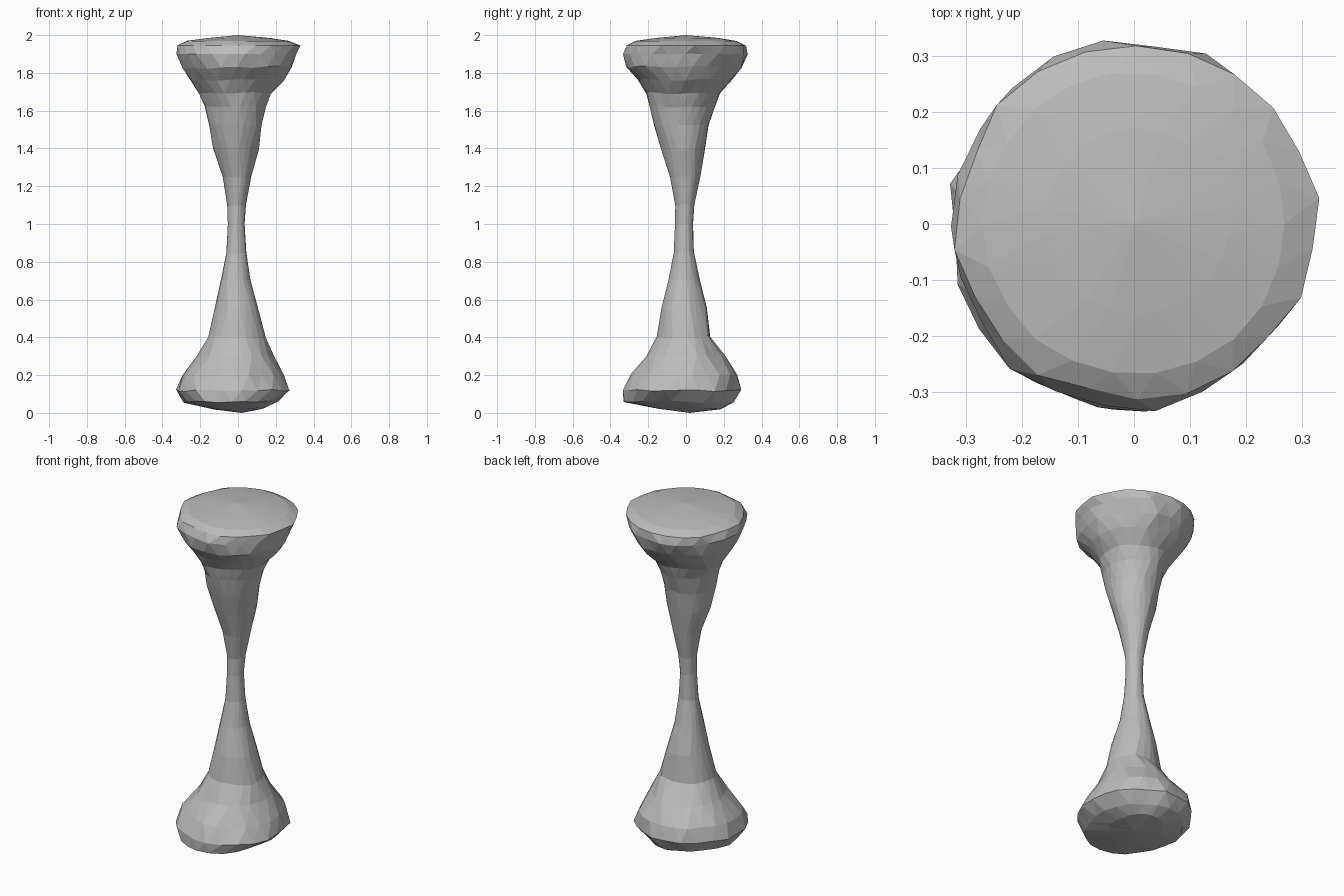
import bpy, bmesh, math, random
from mathutils import Vector, noise

if "Cube" in bpy.data.objects:
    bpy.data.objects.remove(bpy.data.objects["Cube"])

random.seed(4)
SIDES = 22

# Silhouette rings: height, left, right, front, back
RINGS = [
    (0.022, -.13, .14, -.15, .18), (0.06, -.285, .21, -.325, .25),
    (0.12, -.325, .28, -.33, .29), (0.2, -.295, .25, -.285, .275),
    (0.3, -.215, .19, -.21, .205), (0.4, -.16, .15, -.155, .13),
    (0.55, -.125, .11, -.13, .11), (0.7, -.092, .065, -.092, .075),
    (0.85, -.062, .045, -.066, .042), (1.0, -.053, .036, -.057, .037),
    (1.1, -.055, .042, -.056, .046), (1.25, -.082, .073, -.085, .075),
    (1.4, -.128, .107, -.137, .102), (1.52, -.15, .125, -.168, .122),
    (1.62, -.172, .145, -.188, .148), (1.69, -.205, .175, -.21, .18),
    (1.76, -.25, .24, -.255, .25), (1.83, -.30, .287, -.315, .295),
    (1.90, -.325, .308, -.332, .322), (1.945, -.315, .325, -.315, .315),
    (1.968, -.27, .27, -.27, .27), (1.985, -.16, .17, -.16, .17),
]


def add_ring(bm, index, ring):
    """Add one uneven ring of vertices, twisted half a step on odd rows."""
    z, x0, x1, y0, y1 = ring
    verts = []
    size = (x1 - x0) / 2
    for i in range(SIDES):
        a = 2 * math.pi * (i + 0.5 * (index % 2)) / SIDES
        c, s = math.cos(a), math.sin(a)
        p = Vector(((x0 + x1) / 2 + c * (x1 - x0) / 2,
                    (y0 + y1) / 2 + s * (y1 - y0) / 2, z))
        # lumps are strongest on the swollen ends, rough on the left and front
        lump = noise.noise(p * 9) * 0.055 + random.uniform(-.02, .02)
        if z > 1.95:
            lump *= 0.3
        p.x += c * size * lump
        p.y += s * size * lump
        rough = 0.014 if z < 1.9 else 0.004
        p.z += noise.noise(p * 6 + Vector((3, 7, 1))) * rough
        verts.append(bm.verts.new(p))
    return verts


# Waisted column with a domed head and a swollen foot
bm = bmesh.new()
rows = [add_ring(bm, k, r) for k, r in enumerate(RINGS)]
for k in range(len(rows) - 1):
    low, high = rows[k], rows[k + 1]
    for i in range(SIDES):
        j = (i + 1) % SIDES
        if k % 2 == 0:
            bm.faces.new((low[i], low[j], high[i]))
            bm.faces.new((low[j], high[j], high[i]))
        else:
            bm.faces.new((low[i], high[j], high[i]))
            bm.faces.new((low[i], low[j], high[j]))

# Close the underside and the crown
bottom = bm.verts.new((0.02, 0.02, 0))
top = bm.verts.new((0, 0, 2))
for i in range(SIDES):
    j = (i + 1) % SIDES
    bm.faces.new((rows[0][j], rows[0][i], bottom))
    bm.faces.new((rows[-1][i], rows[-1][j], top))
bmesh.ops.recalc_face_normals(bm, faces=bm.faces)

mesh = bpy.data.meshes.new("bone_column")
bm.to_mesh(mesh)
bm.free()
column = bpy.data.objects.new("bone_column", mesh)
bpy.context.collection.objects.link(column)

grey = bpy.data.materials.new("stone grey")
grey.diffuse_color = (0.5, 0.5, 0.5, 1)
grey.use_nodes = True
grey.node_tree.nodes["Principled BSDF"].inputs["Base Color"].default_value = grey.diffuse_color
mesh.materials.append(grey)
